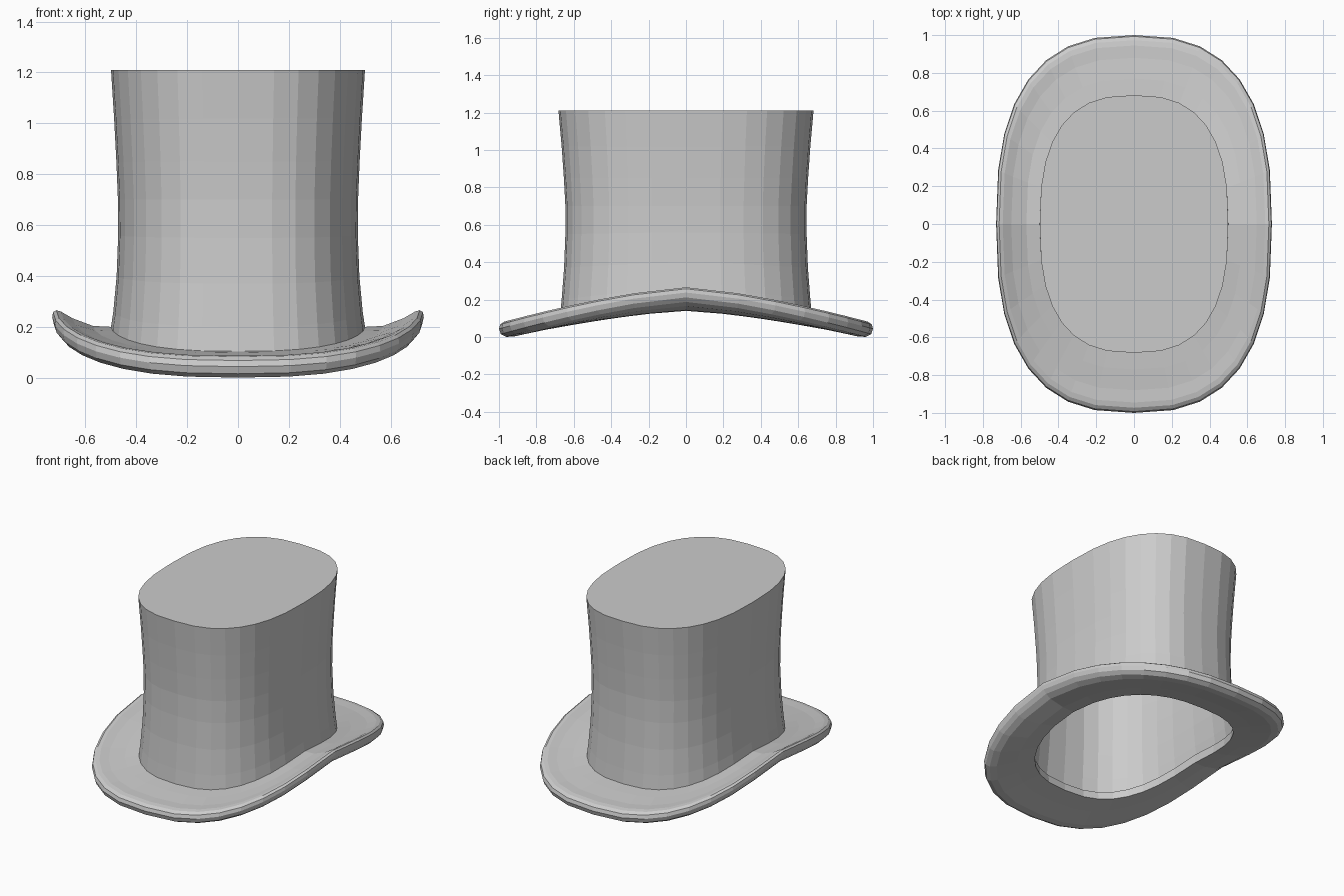
import bpy
import bmesh
import math

if "Cube" in bpy.data.objects:
    bpy.data.objects.remove(bpy.data.objects["Cube"])

SIDES = 32
POWER = 2.6  # roundness of the squarish oval plan


def oval(i):
    """Unit superellipse point; front/back lie at y = -1 / +1."""
    t = 2 * math.pi * i / SIDES
    c, s = math.cos(t), math.sin(t)
    e = 2 / POWER
    return (math.copysign(abs(c) ** e, c) if abs(c) > 1e-6 else 0.0,
            math.copysign(abs(s) ** e, s) if abs(s) > 1e-6 else 0.0)


def ring(bm, rx, ry, z_side, z_front):
    """Oval ring whose height sags from the sides toward front and back."""
    verts = []
    for i in range(SIDES):
        u, v = oval(i)
        k = abs(v) ** 1.4
        verts.append(bm.verts.new((rx * u, ry * v, z_side + (z_front - z_side) * k)))
    return verts


def loft(name, sections, closed=False, cap=False):
    bm = bmesh.new()
    rings = [ring(bm, *s) for s in sections]
    pairs = list(zip(rings, rings[1:]))
    if closed:
        pairs.append((rings[-1], rings[0]))
    for a, b in pairs:
        for i in range(SIDES):
            j = (i + 1) % SIDES
            bm.faces.new((a[i], a[j], b[j], b[i]))
    if cap:
        bm.faces.new(rings[-1])
    bmesh.ops.recalc_face_normals(bm, faces=bm.faces)
    mesh = bpy.data.meshes.new(name)
    bm.to_mesh(mesh)
    bm.free()
    obj = bpy.data.objects.new(name, mesh)
    bpy.context.collection.objects.link(obj)
    return obj


# Crown: waisted open-bottomed shell (half width, half depth, side z, front z)
loft("crown", [
    (0.500, 0.675, 0.195, 0.100),
    (0.490, 0.665, 0.260, 0.200),
    (0.477, 0.652, 0.400, 0.370),
    (0.471, 0.645, 0.560, 0.550),
    (0.472, 0.645, 0.700, 0.700),
    (0.478, 0.653, 0.850, 0.850),
    (0.487, 0.665, 1.020, 1.020),
    (0.499, 0.682, 1.210, 1.210),
], cap=True)

# Brim: thick saddle-shaped ring with a rolled edge
loft("brim", [
    (0.490, 0.660, 0.200, 0.105),
    (0.570, 0.770, 0.204, 0.098),
    (0.650, 0.880, 0.234, 0.088),
    (0.695, 0.945, 0.260, 0.087),
    (0.714, 0.973, 0.266, 0.082),
    (0.727, 0.993, 0.258, 0.068),
    (0.730, 1.000, 0.238, 0.044),
    (0.724, 0.990, 0.212, 0.016),
    (0.705, 0.960, 0.188, 0.001),
    (0.670, 0.915, 0.166, 0.004),
    (0.570, 0.780, 0.144, 0.034),
    (0.487, 0.657, 0.140, 0.056),
], closed=True)
